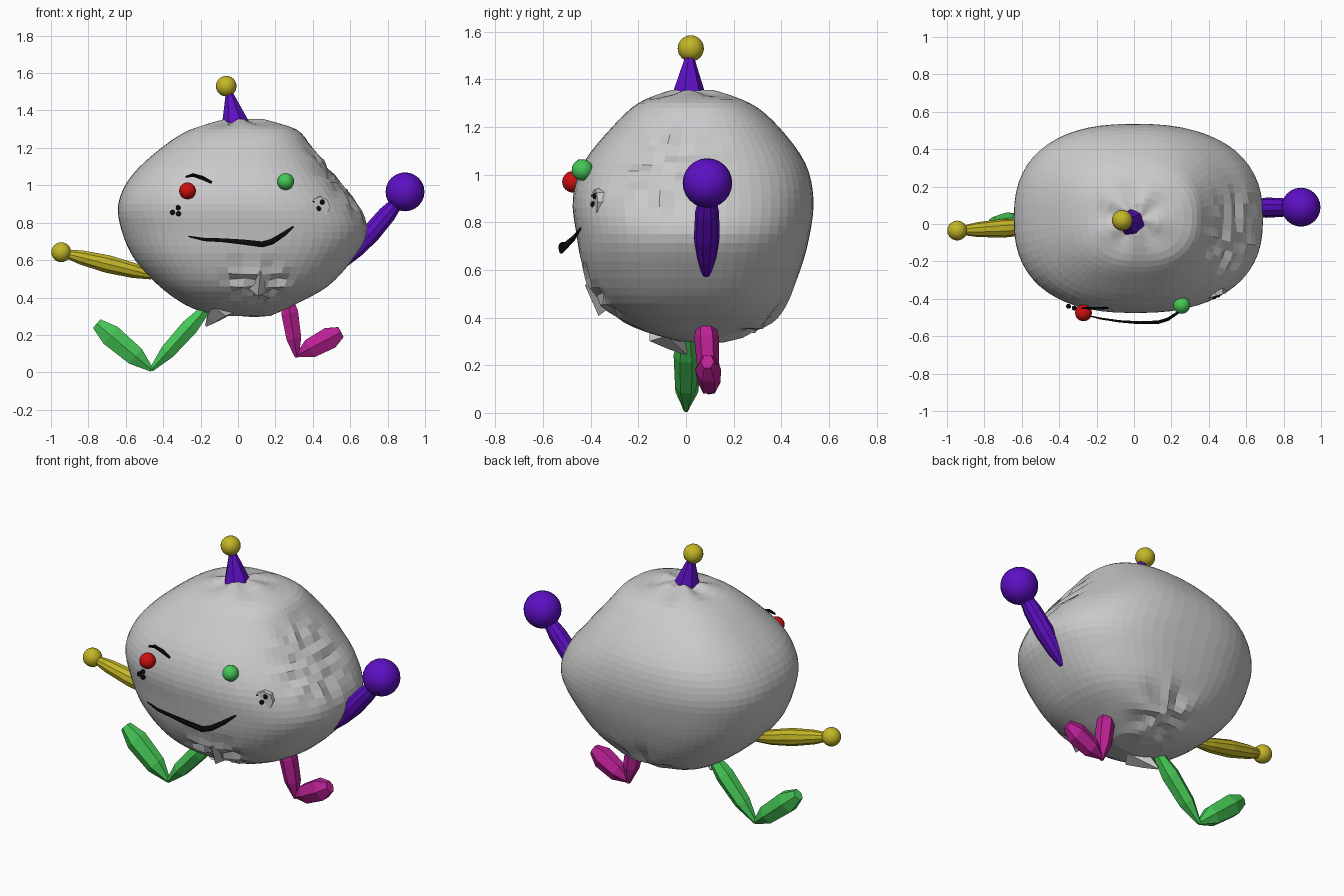
import bpy, bmesh, math
from mathutils import Vector

cube = bpy.data.objects.get("Cube")
if cube:
    bpy.data.objects.remove(cube, do_unlink=True)


def material(name, r, g, b):
    m = bpy.data.materials.new(name)
    m.use_nodes = True
    m.diffuse_color = (r, g, b, 1)
    node = next(n for n in m.node_tree.nodes if n.type == "BSDF_PRINCIPLED")
    node.inputs["Base Color"].default_value = (r, g, b, 1)
    return m


GREY = material("grey", 0.6, 0.59, 0.6)
YELLOW = material("yellow", 0.55, 0.47, 0.02)
PURPLE = material("purple", 0.11, 0.005, 0.55)
GREEN = material("green", 0.06, 0.57, 0.09)
PINK = material("pink", 0.5, 0.015, 0.3)
RED = material("red", 0.6, 0.005, 0.005)
BLACK = material("black", 0.003, 0.003, 0.003)


def finish(name, bm, mat, smooth=False):
    bmesh.ops.recalc_face_normals(bm, faces=bm.faces)
    mesh = bpy.data.meshes.new(name)
    bm.to_mesh(mesh)
    bm.free()
    mesh.materials.append(mat)
    for p in mesh.polygons:
        p.use_smooth = smooth
    obj = bpy.data.objects.new(name, mesh)
    bpy.context.collection.objects.link(obj)
    return obj


def skin(bm, rings):
    """Bridge successive rings of points and close both ends."""
    loops = [[bm.verts.new(p) for p in ring] for ring in rings]
    n = len(loops[0])
    for a, b in zip(loops, loops[1:]):
        for i in range(n):
            j = (i + 1) % n
            bm.faces.new((a[i], a[j], b[j], b[i]))
    for loop in (loops[0], loops[-1]):
        hub = bm.verts.new(sum((v.co for v in loop), Vector()) / n)
        for i in range(n):
            bm.faces.new((loop[i], loop[(i + 1) % n], hub))


def tube(name, points, radii, mat, sides=6, depth=1.0):
    """Faceted tube through points; depth scales its y thickness."""
    pts = [Vector(p) for p in points]
    rings = []
    for i, p in enumerate(pts):
        t = (pts[min(i + 1, len(pts) - 1)] - pts[max(i - 1, 0)]).normalized()
        u = Vector((0, 1, 0))
        u = (u - t * u.dot(t)).normalized() if abs(t.y) < 0.99 else Vector((1, 0, 0))
        w = t.cross(u)
        ring = []
        for k in range(sides):
            a = 2 * math.pi * k / sides
            ring.append(p + radii[i] * (u * math.cos(a) * depth + w * math.sin(a)))
        rings.append(ring)
    bm = bmesh.new()
    skin(bm, rings)
    return finish(name, bm, mat)


def limb(name, start, end, profile, mat, sides=6, depth=1.0):
    """Spindle between two points; profile is (fraction, radius) pairs."""
    a, b = Vector(start), Vector(end)
    return tube(name, [a.lerp(b, t) for t, r in profile],
                [r for t, r in profile], mat, sides, depth)


def ball(name, centre, radius, mat, segments=24):
    bm = bmesh.new()
    bmesh.ops.create_uvsphere(bm, u_segments=segments, v_segments=segments // 2, radius=radius)
    bmesh.ops.translate(bm, verts=bm.verts, vec=centre)
    return finish(name, bm, mat, True)


# Body sections: height, min x, max x, min y, max y
SECTIONS = [
    (0.30, -0.13, 0.17, -0.03, 0.16), (0.36, -0.28, 0.30, -0.22, 0.33),
    (0.46, -0.42, 0.48, -0.36, 0.42), (0.60, -0.55, 0.61, -0.43, 0.48),
    (0.75, -0.62, 0.69, -0.46, 0.52), (0.90, -0.64, 0.64, -0.475, 0.535),
    (1.05, -0.57, 0.52, -0.43, 0.50), (1.20, -0.41, 0.40, -0.31, 0.39),
    (1.30, -0.25, 0.31, -0.2, 0.27), (1.35, -0.06, 0.13, -0.06, 0.11),
]


def section(t):
    """Catmull-Rom blend of the body sections."""
    i = min(int(t), len(SECTIONS) - 2)
    f = t - i
    near = [SECTIONS[min(max(i + k, 0), len(SECTIONS) - 1)] for k in (-1, 0, 1, 2)]
    return [0.5 * (2 * b + (c - a) * f + (2 * a - 5 * b + 4 * c - d) * f * f
                   + (3 * b - a - 3 * c + d) * f ** 3) for a, b, c, d in zip(*near)]


def power(v):
    return math.copysign(abs(v) ** (2 / 2.45), v)


rings = []
LEVELS, AROUND = 36, 60
for i in range(LEVELS + 1):
    z, x0, x1, y0, y1 = section(i / LEVELS * (len(SECTIONS) - 1))
    ring = []
    for k in range(AROUND):
        a = 2 * math.pi * k / AROUND
        ring.append(Vector(((x0 + x1) / 2 + (x1 - x0) / 2 * power(math.cos(a)),
                            (y0 + y1) / 2 + (y1 - y0) / 2 * power(math.sin(a)), z)))
    rings.append(ring)
bm = bmesh.new()
skin(bm, rings)
bm.normal_update()
bmesh.ops.recalc_face_normals(bm, faces=bm.faces)

# Puckered creases: centre, reach, depth, number of folds
PUCKERS = [
    ((0.11, -0.36, 0.47), 0.22, 0.035, 7), ((0.54, -0.06, 1.02), 0.33, 0.022, 9),
    ((0.0, 0.03, 1.35), 0.28, 0.018, 5), ((0.05, 0.32, 0.36), 0.28, 0.025, 5),
]
shift = {}
for v in bm.verts:
    move = 0
    for c, reach, deep, folds in PUCKERS:
        c = Vector(c)
        d = v.co - c
        if d.length < reach:
            n = (c - Vector((0, 0.03, 0.83))).normalized()
            u = n.orthogonal().normalized()
            a = math.atan2(d.dot(n.cross(u)), d.dot(u))
            q = d.length / reach
            move += deep * (math.sin(folds * a) - 0.4) * math.sin(math.pi * q) * (1 - q)
    shift[v] = v.normal * move
for v, s in shift.items():
    v.co += s
finish("body", bm, GREY)

# Loose folds of cloth under the body
limb("lower_fold", (-0.08, -0.1, 0.36), (-0.17, 0.0, 0.25),
     [(0, 0.08), (0.6, 0.04), (1, 0.008)], GREY, 5)
limb("front_fold", (0.11, -0.33, 0.44), (0.12, -0.42, 0.54),
     [(0, 0.05), (1, 0.006)], GREY, 4)

# Hat
limb("hat", (-0.015, 0.01, 1.33), (-0.05, 0.015, 1.51), [(0, 0.075), (1, 0.014)], PURPLE, 7)
ball("hat_bobble", (-0.063, 0.02, 1.53), 0.055, YELLOW)

# Arms
limb("right_arm", (-0.46, -0.01, 0.52), (-0.93, -0.035, 0.637),
     [(0, 0.025), (0.2, 0.042), (0.5, 0.05), (0.8, 0.04), (1, 0.022)], YELLOW, 10)
ball("right_hand", (-0.945, -0.035, 0.642), 0.053, YELLOW)
limb("left_arm", (0.575, 0.085, 0.585), (0.87, 0.09, 0.93),
     [(0, 0.022), (0.2, 0.042), (0.45, 0.054), (0.75, 0.05), (1, 0.03)], PURPLE, 10)
ball("left_hand", (0.893, 0.09, 0.965), 0.104, PURPLE)

# Legs and feet
LEG = [(0, 0.03), (0.3, 0.052), (0.7, 0.046), (1, 0.012)]
FOOT = [(0, 0.012), (0.3, 0.06), (0.75, 0.068), (1, 0.035)]
limb("right_leg", (-0.17, 0.0, 0.34), (-0.465, 0.0, 0.012), LEG, GREEN)
limb("right_foot", (-0.46, 0.0, 0.012), (-0.755, 0.01, 0.26), FOOT, GREEN, 6, 0.8)
limb("left_leg", (0.26, 0.08, 0.42), (0.315, 0.1, 0.08), LEG, PINK)
limb("left_foot", (0.315, 0.1, 0.09), (0.55, 0.09, 0.215), FOOT, PINK, 6, 0.8)

# Eyes
ball("right_eye", (-0.27, -0.475, 0.97), 0.045, RED)
ball("left_eye", (0.255, -0.435, 1.02), 0.045, GREEN)

# Mouth and brow
tube("mouth", [(-0.265, -0.485, 0.727), (-0.18, -0.505, 0.71), (-0.08, -0.52, 0.706),
               (0.03, -0.528, 0.696), (0.13, -0.525, 0.684), (0.18, -0.51, 0.698),
               (0.24, -0.47, 0.735), (0.305, -0.435, 0.785)],
     [0.004, 0.01, 0.012, 0.016, 0.018, 0.018, 0.014, 0.004], BLACK, 6, 0.5)
tube("right_brow", [(-0.28, -0.45, 1.045), (-0.24, -0.45, 1.055),
                    (-0.19, -0.45, 1.04), (-0.14, -0.45, 1.015)],
     [0.006, 0.011, 0.012, 0.008], BLACK, 6, 0.6)

# Cheek patch and freckles
limb("left_cheek_patch", (0.425, -0.33, 0.885), (0.44, -0.385, 0.885),
     [(0, 0.06), (1, 0.055)], GREY, 8)
for side, spots in (("left", [(0.40, -0.385, 0.91), (0.45, -0.38, 0.91), (0.43, -0.388, 0.875)]),
                    ("right", [(-0.35, -0.44, 0.855), (-0.32, -0.45, 0.88), (-0.318, -0.45, 0.848)])):
    for spot in spots:
        ball(side + "_freckle", spot, 0.014, BLACK, 10)
